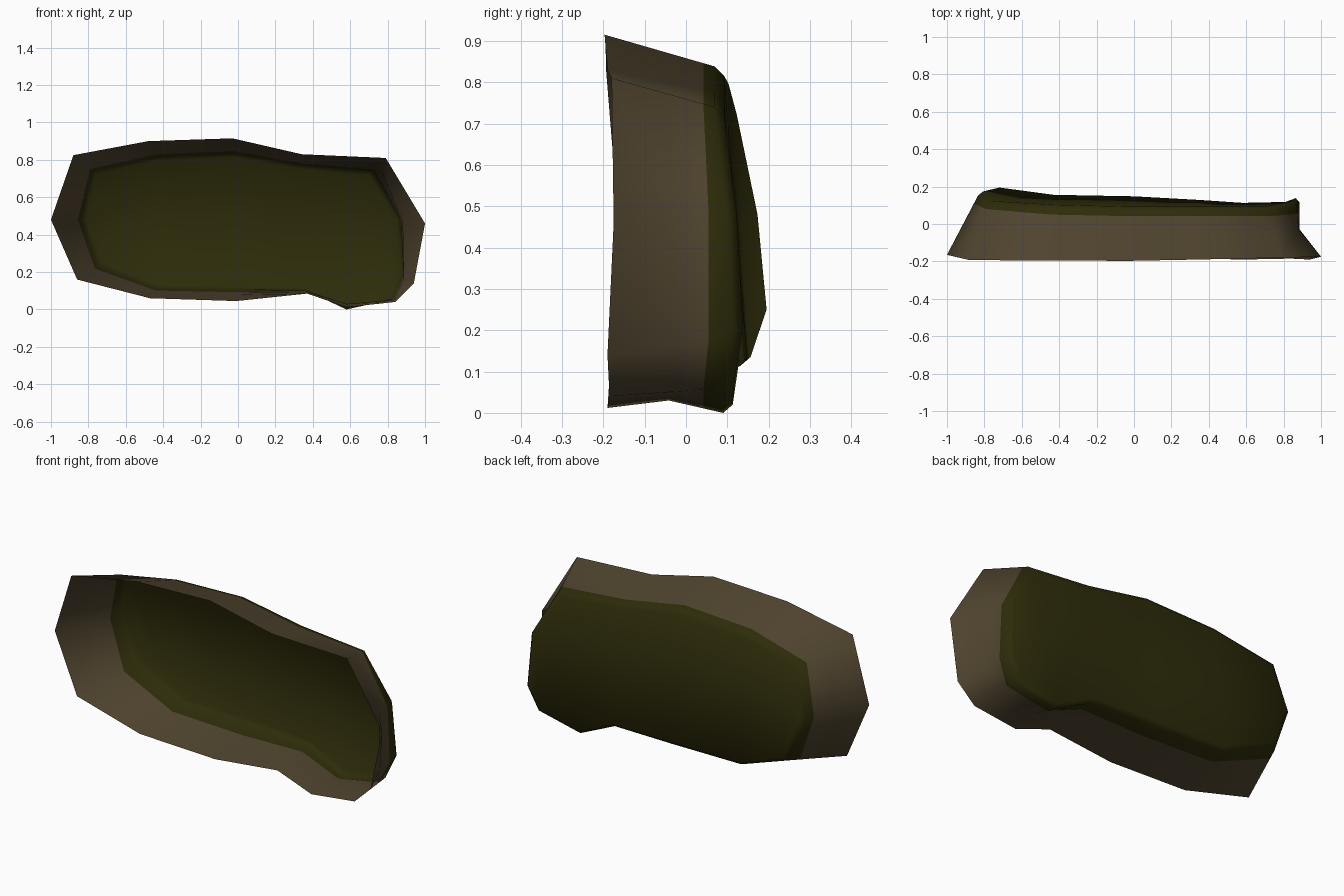
import bpy, bmesh
from mathutils import Vector

if "Cube" in bpy.data.objects:
    bpy.data.objects.remove(bpy.data.objects["Cube"])


def mat(name, c):
    m = bpy.data.materials.new(name)
    m.diffuse_color = (*c, 1)
    m.use_nodes = True
    m.node_tree.nodes["Principled BSDF"].inputs["Base Color"].default_value = m.diffuse_color
    return m


# Front rim, clockwise from the left tip: x, y, z
rim = [(-1, -.165, .48), (-.88, -.193, .825), (-.48, -.195, .90), (-.03, -.197, .915),
       (.34, -.19, .83), (.79, -.18, .81), (1, -.175, .46), (.94, -.19, .14),
       (.84, -.185, .04), (.58, -.19, .012), (.37, -.185, .085), (-.01, -.185, .045),
       (-.47, -.182, .06), (-.86, -.172, .16)]
# Back edge of the wall, same order
back = [(-.835, .15, .48), (-.785, .10, .745), (-.43, .08, .82), (-.02, .07, .838),
        (.34, .07, .775), (.72, .07, .74), (.868, .10, .48), (.885, .115, .19),
        (.83, .095, .06), (.58, .09, .0), (.36, .105, .103), (0, .125, .11),
        (-.43, .133, .115), (-.745, .155, .23)]
rim = [Vector(p) for p in rim]
back = [Vector(p) for p in back]
n = len(rim)

# Waist of the wall: halfway, pinched inwards on the right end and notch
waist = [r.lerp(b, .53) for r, b in zip(rim, back)]
for i, x in {6: .88, 7: .885}.items():
    waist[i].x = x
waist[9].z = .03

# Paint border on the wall, deeper at the left end
depth = {0: .11, 1: .08, 13: .10, 2: .05, 12: .055, 6: .055, 7: .055}
border = [w.lerp(b, (depth.get(i, .042) - w.y) / (b.y - w.y))
          for i, (w, b) in enumerate(zip(waist, back))]

# Small rounded edge leading to the floor
floor_edge = []
for b in back:
    p = b.copy()
    p.x -= .02 if b.x > .7 else (-.025 if b.x < -.7 else 0)
    p.z += .02 if b.z < .4 else (-.024 if b.z > .6 else 0)
    p.y += .023
    floor_edge.append(p)
floor_edge[13].y = .195

bm = bmesh.new()
rings = [[bm.verts.new(p) for p in ring] for ring in (rim, waist, border, back, floor_edge)]
for k, (a, b) in enumerate(zip(rings, rings[1:])):
    for i in range(n):
        j = (i + 1) % n
        f = bm.faces.new((a[i], a[j], b[j], b[i]))
        f.material_index = 0 if k < 2 else 1

# Floor strips joining the top edge to the bottom edge
v = rings[-1]
for ids in ((0, 1, 13), (1, 2, 12, 13), (2, 3, 11, 12), (3, 4, 10, 11),
            (4, 5, 9, 10), (5, 6, 8, 9), (6, 7, 8)):
    f = bm.faces.new([v[i] for i in ids])
    f.material_index = 1

bmesh.ops.recalc_face_normals(bm, faces=bm.faces)
for f in bm.faces:
    f.smooth = True
mesh = bpy.data.meshes.new("hollow_shell")
bm.to_mesh(mesh)
bm.free()
mesh.materials.append(mat("earth brown", (.080, .058, .028)))
mesh.materials.append(mat("moss green", (.027, .025, .003)))
bpy.context.collection.objects.link(bpy.data.objects.new("hollow_shell", mesh))
